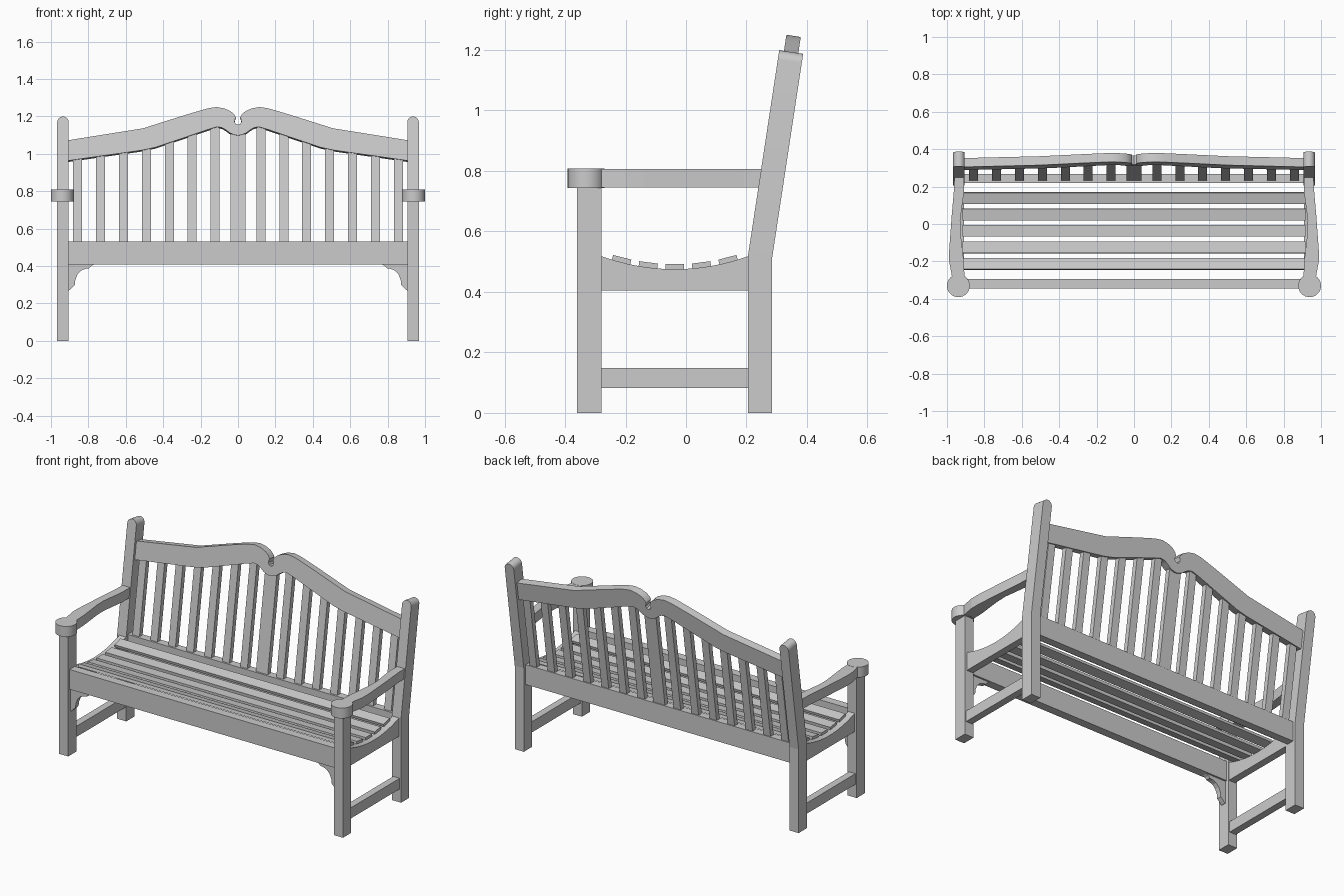
import bpy, bmesh, math
from mathutils import Vector

cube = bpy.data.objects.get("Cube")
if cube:
    bpy.data.objects.remove(cube)

wood = bpy.data.materials.new("grey_wood")
wood.use_nodes = True
GREY = (0.6, 0.6, 0.6, 1)
wood.diffuse_color = GREY
wood.node_tree.nodes["Principled BSDF"].inputs["Base Color"].default_value = GREY

SLOPE = 0.152                      # backrest lean
LEAN = math.atan(SLOPE)
BACKWARD = Vector((0, math.cos(LEAN), -math.sin(LEAN)))


def back_y(z):
    """Centre line of the leaning backrest."""
    return 0.245 + SLOPE * (z - 0.52)


def prism(name, points, depth):
    """Extrude a planar outline along a vector."""
    bm = bmesh.new()
    face = bm.faces.new([bm.verts.new(p) for p in points])
    grown = bmesh.ops.extrude_face_region(bm, geom=[face], use_keep_orig=True)
    verts = [g for g in grown["geom"] if isinstance(g, bmesh.types.BMVert)]
    bmesh.ops.translate(bm, verts=verts, vec=depth)
    bmesh.ops.recalc_face_normals(bm, faces=bm.faces)
    mesh = bpy.data.meshes.new(name)
    bm.to_mesh(mesh)
    bm.free()
    mesh.materials.append(wood)
    obj = bpy.data.objects.new(name, mesh)
    bpy.context.collection.objects.link(obj)
    return obj


def box(name, x, y, z):
    corners = [(x[0], y[0]), (x[1], y[0]), (x[1], y[1]), (x[0], y[1])]
    return prism(name, [(a, b, z[0]) for a, b in corners], (0, 0, z[1] - z[0]))


def leaning(name, outline, thickness):
    """Front outline in x, z laid on the leaning backrest plane."""
    half = thickness / 2
    pts = [(x, back_y(z) - half, z) for x, z in outline]
    return prism(name, pts, BACKWARD * thickness)


def smooth(obj):
    bpy.ops.object.select_all(action="DESELECT")
    obj.select_set(True)
    bpy.context.view_layer.objects.active = obj
    bpy.ops.object.shade_smooth_by_angle(angle=math.radians(25))


def seat_z(y):
    return 0.475 + 0.73 * (y + 0.037) ** 2


POST_X, HALF = 0.936, 0.031

for side, s in (("left", 1), ("right", -1)):
    cx = s * POST_X
    span = (cx - HALF, cx + HALF)

    # Legs and leaning back posts with rounded tops
    box(side + "_front_leg", span, (-0.36, -0.28), (0, 0.75))
    box(side + "_back_leg", span, (0.205, 0.285), (0, 0.52))
    arc = [(cx + HALF * math.cos(a), 1.168 + HALF * math.sin(a))
           for a in (math.pi * i / 12 for i in range(13))]
    smooth(leaning(side + "_back_post",
                   [(span[0], 0.52), (span[1], 0.52)] + arc, 0.08))

    # Dished side rail and low stretcher
    ys = [-0.29 + 0.51 * i / 16 for i in range(17)]
    outline = [(s * 0.908, y, seat_z(y)) for y in ys]
    outline += [(s * 0.908, 0.22, 0.405), (s * 0.908, -0.29, 0.405)]
    smooth(prism(side + "_side_rail", outline, (s * 0.045, 0, 0)))
    box(side + "_stretcher", (cx - 0.022, cx + 0.022), (-0.29, 0.21), (0.082, 0.148))

    # Wavy armrest with a round front end
    arm = [(0.968, -0.31), (0.988, -0.2), (0.988, -0.14), (0.975, 0.04), (0.962, 0.19),
           (0.96, 0.27), (0.91, 0.27), (0.909, 0.17), (0.929, 0.02), (0.927, -0.05),
           (0.91, -0.2), (0.905, -0.31)]
    prism(side + "_armrest", [(s * x, y, 0.745) for x, y in arm], (0, 0, 0.062))
    disc = [(s * 0.939 + 0.061 * math.cos(a), -0.33 + 0.061 * math.sin(a), 0.744)
            for a in (math.tau * i / 32 for i in range(32))]
    smooth(prism(side + "_armrest_end", disc, (0, 0, 0.064)))

    # Scrolled corner bracket under the front rail
    bracket = [(0.91, 0.41), (0.91, 0.268), (0.9, 0.272), (0.872, 0.3), (0.87, 0.325),
               (0.858, 0.355), (0.84, 0.375), (0.815, 0.385), (0.795, 0.388),
               (0.785, 0.4), (0.765, 0.41)]
    prism(side + "_bracket", [(s * x, -0.335, z) for x, z in bracket], (0, 0.03, 0))

# Long rails
box("front_rail", (-0.91, 0.91), (-0.346, -0.294), (0.408, 0.53))
box("back_rail", (-0.91, 0.91), (0.22, 0.268), (0.408, 0.53))

# Seat slats following the dished side rails
for i in range(5):
    y = -0.213 + 0.088 * i
    tilt = math.atan(1.46 * (y + 0.037))
    along = Vector((0, math.cos(tilt), math.sin(tilt))) * 0.031
    up = Vector((0, -math.sin(tilt), math.cos(tilt))) * 0.009
    mid = Vector((-0.917, y, seat_z(y) + 0.008))
    prism(f"seat_slat_{i + 1}",
          [mid - along - up, mid + along - up, mid + along + up, mid - along + up],
          (1.834, 0, 0))

# Shaped top rail: right half outline, mirrored about the notch
upper = [(0.91, 1.072), (0.508, 1.136), (0.28, 1.208), (0.2, 1.232), (0.16, 1.243),
         (0.115, 1.25), (0.075, 1.243), (0.04, 1.228), (0.022, 1.212), (0.012, 1.195),
         (0.016, 1.184), (0.018, 1.172), (0.012, 1.16)]
lower = [(0.02, 1.102), (0.043, 1.111), (0.065, 1.128), (0.086, 1.14), (0.112, 1.144),
         (0.16, 1.13), (0.3, 1.082), (0.44, 1.035), (0.508, 1.02), (0.91, 0.963)]


def mirrored(points):
    return [(-x, z) for x, z in reversed(points)]


smooth(leaning("top_rail", upper + [(0, 1.155)] + mirrored(upper)
               + mirrored(lower) + [(0, 1.098)] + lower, 0.048))


def rail_bottom(x):
    edge = [(0, 1.098)] + lower
    for (x0, z0), (x1, z1) in zip(edge, edge[1:]):
        if x0 <= x <= x1:
            return z0 + (z1 - z0) * (x - x0) / (x1 - x0)


# Backrest slats, the middle one wider
for i in range(-7, 8):
    x = i * 0.1225
    w = 0.024 if i else 0.04
    top = rail_bottom(abs(x)) + 0.035
    leaning(f"back_slat_{i + 8}",
            [(x - w, 0.46), (x + w, 0.46), (x + w, top), (x - w, top)], 0.03)
